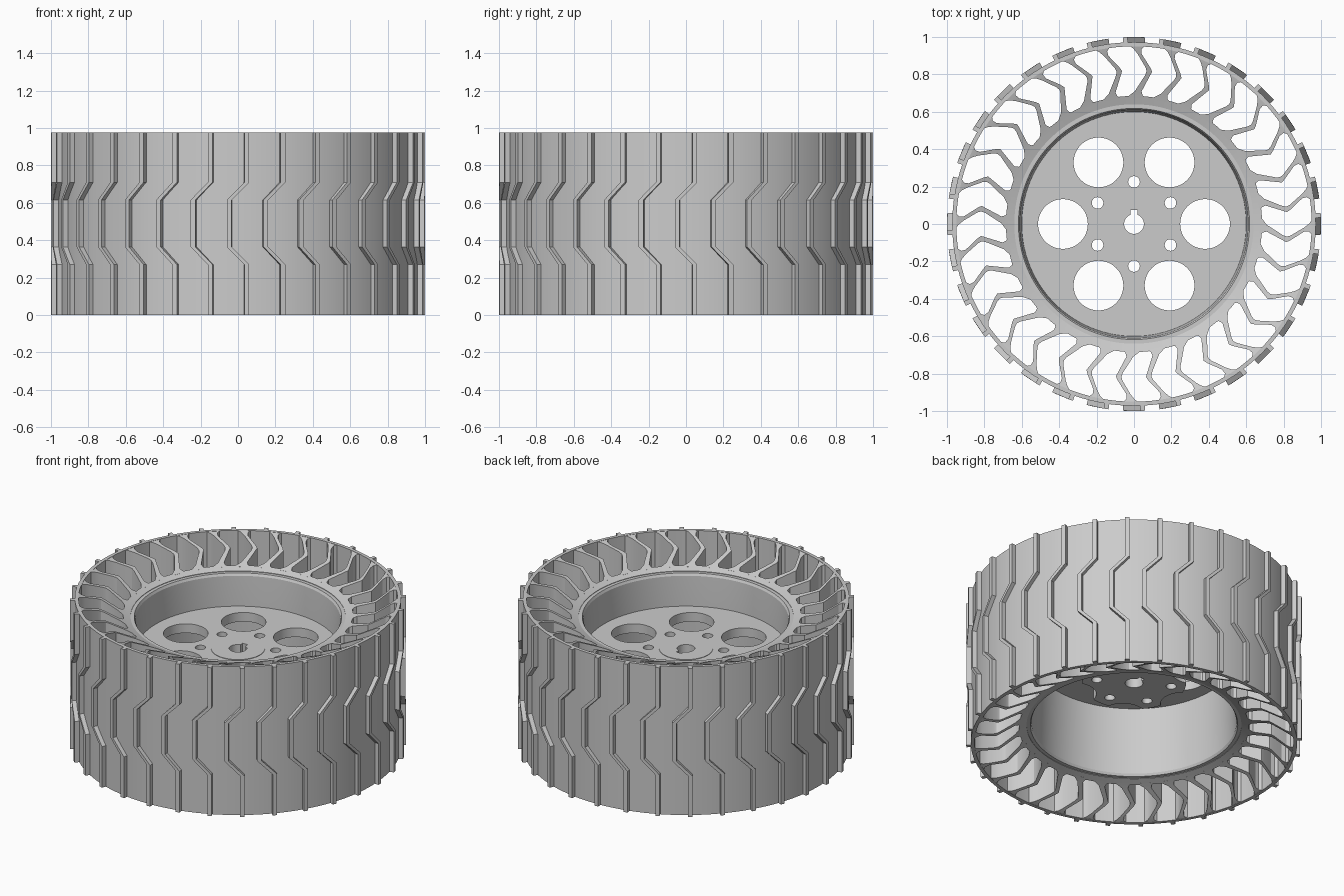
import bpy, bmesh
from math import sin, cos, pi, radians

H = 0.975      # overall width of the wheel, along z
COUNT = 32     # spokes and tread bars
SEG = 128

old = bpy.data.objects.get("Cube")
if old:
    bpy.data.objects.remove(old, do_unlink=True)

grey = bpy.data.materials.new("light_grey")
grey.use_nodes = True
grey.diffuse_color = (0.6, 0.6, 0.6, 1)
grey.node_tree.nodes["Principled BSDF"].inputs["Base Color"].default_value = (0.6, 0.6, 0.6, 1)


def finish(name, bm):
    bmesh.ops.recalc_face_normals(bm, faces=bm.faces[:])
    mesh = bpy.data.meshes.new(name)
    bm.to_mesh(mesh)
    bm.free()
    mesh.materials.append(grey)
    obj = bpy.data.objects.new(name, mesh)
    bpy.context.collection.objects.link(obj)
    return obj


def smooth(obj):
    bpy.ops.object.select_all(action='DESELECT')
    obj.select_set(True)
    bpy.context.view_layer.objects.active = obj
    bpy.ops.object.shade_smooth_by_angle(angle=radians(25))


def polar(r, a, z):
    return (r * cos(a), r * sin(a), z)


def lathe(name, profile):
    """Revolve a closed (radius, z) profile around z."""
    bm = bmesh.new()
    rings = [[bm.verts.new(polar(r, 2 * pi * i / SEG, z)) for r, z in profile]
             for i in range(SEG)]
    n = len(profile)
    for i in range(SEG):
        a, b = rings[i], rings[(i + 1) % SEG]
        for j in range(n):
            k = (j + 1) % n
            bm.faces.new((a[j], b[j], b[k], a[k]))
    obj = finish(name, bm)
    smooth(obj)
    return obj


def sweep(bm, sections):
    """Skin a row of four-cornered sections into a capped bar."""
    rows = [[bm.verts.new(p) for p in s] for s in sections]
    for a, b in zip(rows, rows[1:]):
        for j in range(4):
            k = (j + 1) % 4
            bm.faces.new((a[j], b[j], b[k], a[k]))
    bm.faces.new(rows[0])
    bm.faces.new(rows[-1])


def cylinder(bm, r, z0, z1, x=0, y=0, seg=48):
    base = [bm.verts.new((x + r * cos(2 * pi * i / seg), y + r * sin(2 * pi * i / seg), z0))
            for i in range(seg)]
    face = bm.faces.new(base)
    top = bmesh.ops.extrude_face_region(bm, geom=[face])["geom"]
    bmesh.ops.translate(bm, vec=(0, 0, z1 - z0),
                        verts=[v for v in top if isinstance(v, bmesh.types.BMVert)])


def side_inset(r):
    """Depth of the dished side face at a radius."""
    return max(0.0, (0.95 - r) * 0.4)


# Outer band and inner ring of the tyre
lathe("outer_band", [(0.95, 0), (0.972, 0), (0.972, H), (0.95, H)])
lo, hi = side_inset(0.645), side_inset(0.685)
lathe("inner_ring", [(0.64, lo), (0.685, hi), (0.685, H - hi), (0.64, H - lo)])

# Chevron spokes: radius, clockwise shift, half thickness
stations = [(0.675, 0, 0.055), (0.69, 0, 0.034), (0.71, 0.01, 0.018), (0.80, 0.06, 0.013),
            (0.82, 0.068, 0.015), (0.84, 0.06, 0.013), (0.91, 0.014, 0.011),
            (0.935, 0.003, 0.02), (0.957, 0, 0.045)]
bm = bmesh.new()
for i in range(COUNT):
    a0 = radians(89) + 2 * pi * i / COUNT
    sections = []
    for r, shift, half in stations:
        d = side_inset(r)
        a, b = a0 - (shift - half) / r, a0 - (shift + half) / r
        sections.append([polar(r, a, d), polar(r, b, d),
                         polar(r, b, H - d), polar(r, a, H - d)])
    sweep(bm, sections)
smooth(finish("spokes", bm))

# Zigzag tread bars: height, sideways direction
path = [(0, 1), (0.27, 1), (0.365, -1), (0.615, -1), (0.71, 1), (H, 1)]
bm = bmesh.new()
for i in range(COUNT):
    a0 = 2 * pi * i / COUNT
    sections = []
    for z, side in path:
        a = a0 + side * 0.047
        sections.append([polar(0.965, a - 0.013, z), polar(1.0, a - 0.013, z),
                         polar(1.0, a + 0.013, z), polar(0.965, a + 0.013, z)])
    sweep(bm, sections)
finish("tread_bars", bm)

# Rim barrel with drafted bore
lathe("rim_barrel", [(0.618, 0.125), (0.642, 0.125), (0.642, H - 0.125), (0.618, H - 0.125),
                     (0.61, H - 0.14), (0.60, 0.64), (0.60, 0.58), (0.61, 0.14)])

# Wheel disc, rear boss and hub face
parts = []
for name, r, z0, z1, seg in (("wheel_disc", 0.606, 0.58, 0.64, SEG),
                             ("rear_boss", 0.31, 0.41, 0.581, 96),
                             ("hub_face", 0.16, 0.63, 0.643, 64)):
    bm = bmesh.new()
    cylinder(bm, r, z0, z1, seg=seg)
    parts.append(finish(name, bm))

# Cutters: lightening holes, bolt holes, bore and keyway
bm = bmesh.new()
for i in range(6):
    a = i * pi / 3
    cylinder(bm, 0.133, 0.3, 0.8, 0.38 * cos(a), 0.38 * sin(a))
    b = a + pi / 6
    cylinder(bm, 0.031, 0.3, 0.8, 0.225 * cos(b), 0.225 * sin(b), 24)
cylinder(bm, 0.053, 0.3, 0.8)
holes = finish("hole_cutter", bm)
bm = bmesh.new()
bmesh.ops.create_cube(bm, size=1)
bmesh.ops.scale(bm, vec=(0.036, 0.075, 0.5), verts=bm.verts[:])
bmesh.ops.translate(bm, vec=(0, 0.0375, 0.55), verts=bm.verts[:])
keyway = finish("keyway_cutter", bm)

for obj in parts:
    bpy.ops.object.select_all(action='DESELECT')
    obj.select_set(True)
    bpy.context.view_layer.objects.active = obj
    for cutter in (holes, keyway):
        mod = obj.modifiers.new("cut", 'BOOLEAN')
        mod.operation = 'DIFFERENCE'
        mod.solver = 'EXACT'
        mod.object = cutter
        bpy.ops.object.modifier_apply(modifier=mod.name)
    smooth(obj)
for cutter in (holes, keyway):
    bpy.data.objects.remove(cutter, do_unlink=True)
